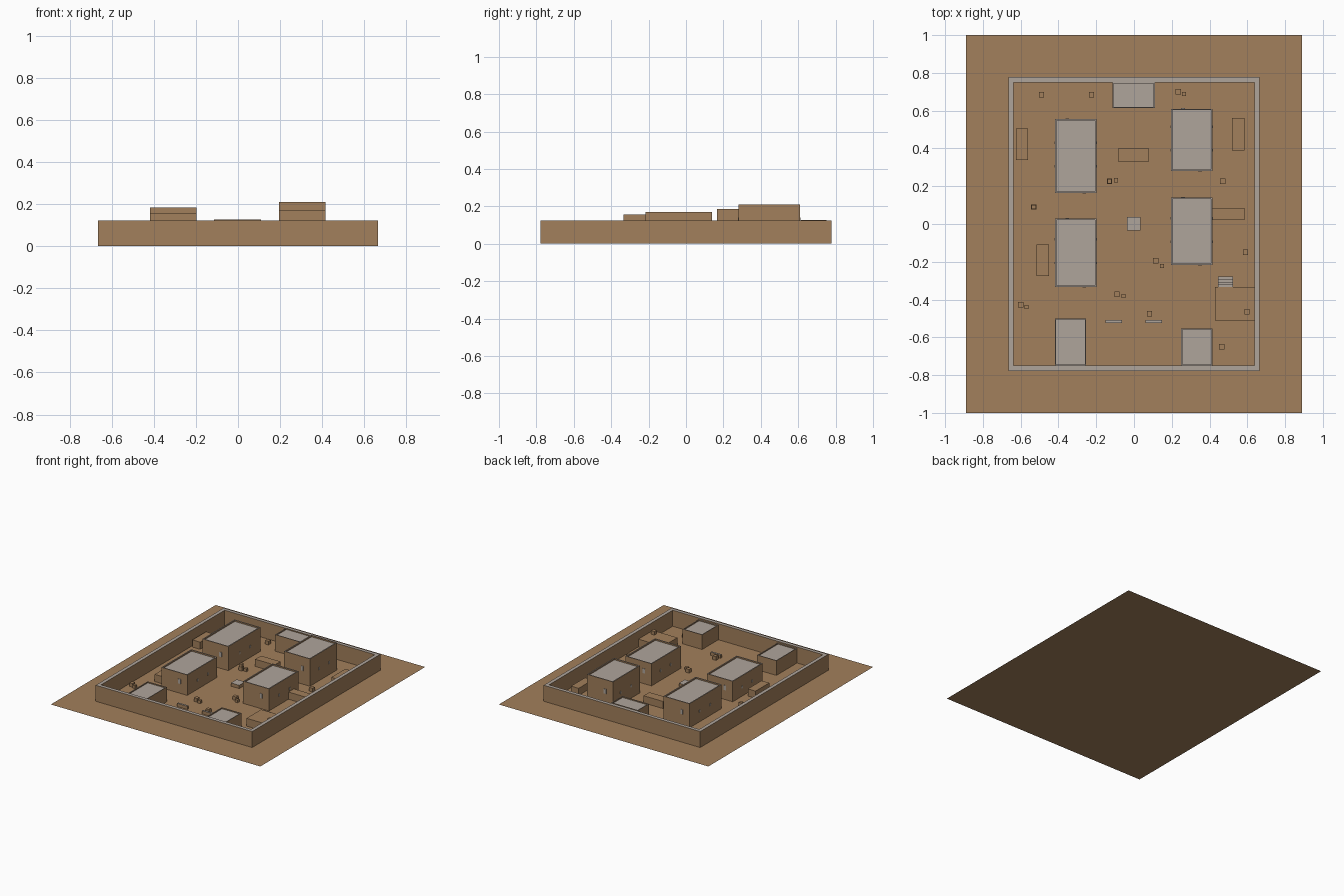
import bpy, bmesh

if "Cube" in bpy.data.objects:
    bpy.data.objects.remove(bpy.data.objects["Cube"])


def mat(name, rgb):
    m = bpy.data.materials.new(name)
    m.diffuse_color = (*rgb, 1)
    m.use_nodes = True
    m.node_tree.nodes["Principled BSDF"].inputs["Base Color"].default_value = m.diffuse_color
    return m


MUD = mat("mud_brown", (0.365, 0.215, 0.106))
STONE = mat("pale_stone", (0.43, 0.375, 0.33))


def finish(name, bm, capped):
    # upward faces of capped parts get the pale stone colour
    bm.normal_update()
    for f in bm.faces:
        f.material_index = 1 if capped and f.normal.z > 0.9 else 0
    me = bpy.data.meshes.new(name)
    bm.to_mesh(me)
    bm.free()
    me.materials.append(MUD)
    me.materials.append(STONE)
    ob = bpy.data.objects.new(name, me)
    bpy.context.collection.objects.link(ob)
    return ob


def box(name, x0, x1, y0, y1, z0, z1, capped=False, recess=None):
    bm = bmesh.new()
    bmesh.ops.create_cube(bm, size=1)
    for v in bm.verts:
        v.co.x = x1 if v.co.x > 0 else x0
        v.co.y = y1 if v.co.y > 0 else y0
        v.co.z = z1 if v.co.z > 0 else z0
    if recess:
        # parapet: inset the top twice so the inner walls stand upright
        bm.normal_update()
        top = max(bm.faces, key=lambda f: f.calc_center_median().z)
        bmesh.ops.inset_region(bm, faces=[top], thickness=recess[0])
        ext = bmesh.ops.extrude_discrete_faces(bm, faces=[top])["faces"]
        for v in ext[0].verts:
            v.co.z -= recess[1]
    return finish(name, bm, capped)


def plate(name, x, y, z, w, d, h):
    ob = box(name, x - w / 2, x + w / 2, y - d / 2, y + d / 2, z - h / 2, z + h / 2)
    for p in ob.data.polygons:
        p.material_index = 1


# ground sheet
bm = bmesh.new()
bmesh.ops.create_grid(bm, x_segments=1, y_segments=1, size=1)
for v in bm.verts:
    v.co.x *= 0.89
finish("ground_sheet", bm, False)

# perimeter wall with pale cap
X, Y, T, H = 0.665, 0.777, 0.027, 0.123
for s, n in ((1, "back"), (-1, "front")):
    a, b = sorted((s * Y, s * (Y - T)))
    box(n + "_wall", -X, X, a, b, 0, H, True)
for s, n in ((1, "right"), (-1, "left")):
    a, b = sorted((s * X, s * (X - T)))
    box(n + "_wall", a, b, -Y + T, Y - T, 0, H, True)

# tall houses with parapet roofs, doors and windows
houses = {
    "left_back_house": (-0.418, -0.198, 0.165, 0.555, 0.185),
    "left_front_house": (-0.418, -0.198, -0.333, 0.03, 0.157),
    "right_back_house": (0.195, 0.415, 0.28, 0.61, 0.21),
    "right_front_house": (0.195, 0.415, -0.217, 0.14, 0.17),
}
for n, (x0, x1, y0, y1, h) in houses.items():
    box(n, x0, x1, y0, y1, 0, h, True, (0.011, 0.01))
    cx, cy = (x0 + x1) / 2, (y0 + y1) / 2
    for y in (y0, y1):
        sx = 0.045 if y == y0 else -0.045
        plate(n + "_opening", cx + sx, y, h * 0.58, 0.02, 0.006, 0.036)
    for x in (x0, x1):
        for dy in (-0.055, 0.07):
            plate(n + "_window", x, cy + dy, h * 0.45, 0.006, 0.013, 0.018)

# low houses against the wall
box("back_hall", -0.115, 0.11, 0.615, 0.75, 0, 0.127, True, (0.008, 0.008))
box("left_gatehouse", -0.418, -0.255, -0.75, -0.5, 0, 0.113, True, (0.008, 0.008))
box("right_gatehouse", 0.25, 0.415, -0.75, -0.553, 0, 0.113, True, (0.008, 0.008))

# plain sheds
for x0, x1, y0, y1 in ((-0.625, -0.56, 0.34, 0.505), (-0.085, 0.08, 0.33, 0.4),
                       (0.52, 0.585, 0.39, 0.56), (0.415, 0.585, 0.02, 0.085),
                       (-0.515, -0.45, -0.275, -0.108)):
    box("shed", x0, x1, y0, y1, 0, 0.055)

# raised platform and its stairs
P = 0.06
box("platform", 0.43, X - T, -0.51, -0.333, 0, P)
for i in range(4):
    box("stair_step", 0.445, 0.525, -0.333 + i * 0.0135, -0.333 + (i + 1) * 0.0135,
        0, P * (4 - i) / 4.5, True)

# well block and benches
box("well_block", -0.036, 0.034, -0.034, 0.037, 0, 0.025, True)
for x in (-0.108, 0.105):
    box("bench", x - 0.044, x + 0.044, -0.523, -0.508, 0, 0.025, True)


# crates, some stacked or raised
def crate(x, y, s=0.028, z=0):
    box("crate", x - s / 2, x + s / 2, y - s / 2, y + s / 2, z, z + s)


for x, y in ((-0.49, 0.685), (-0.225, 0.685), (0.235, 0.7), (0.47, 0.227),
             (-0.13, 0.227), (-0.53, 0.09), (0.115, -0.195), (0.59, -0.15),
             (-0.09, -0.372), (-0.6, -0.427), (0.082, -0.475), (0.465, -0.65)):
    crate(x, y)
for x, y in ((0.265, 0.688), (-0.095, 0.232), (0.148, -0.222), (-0.056, -0.382),
             (-0.57, -0.44)):
    crate(x, y, 0.022)
for x, y in ((-0.13, 0.227), (-0.53, 0.09)):
    crate(x, y, 0.023, 0.028)
crate(0.598, -0.465, 0.028, P)
